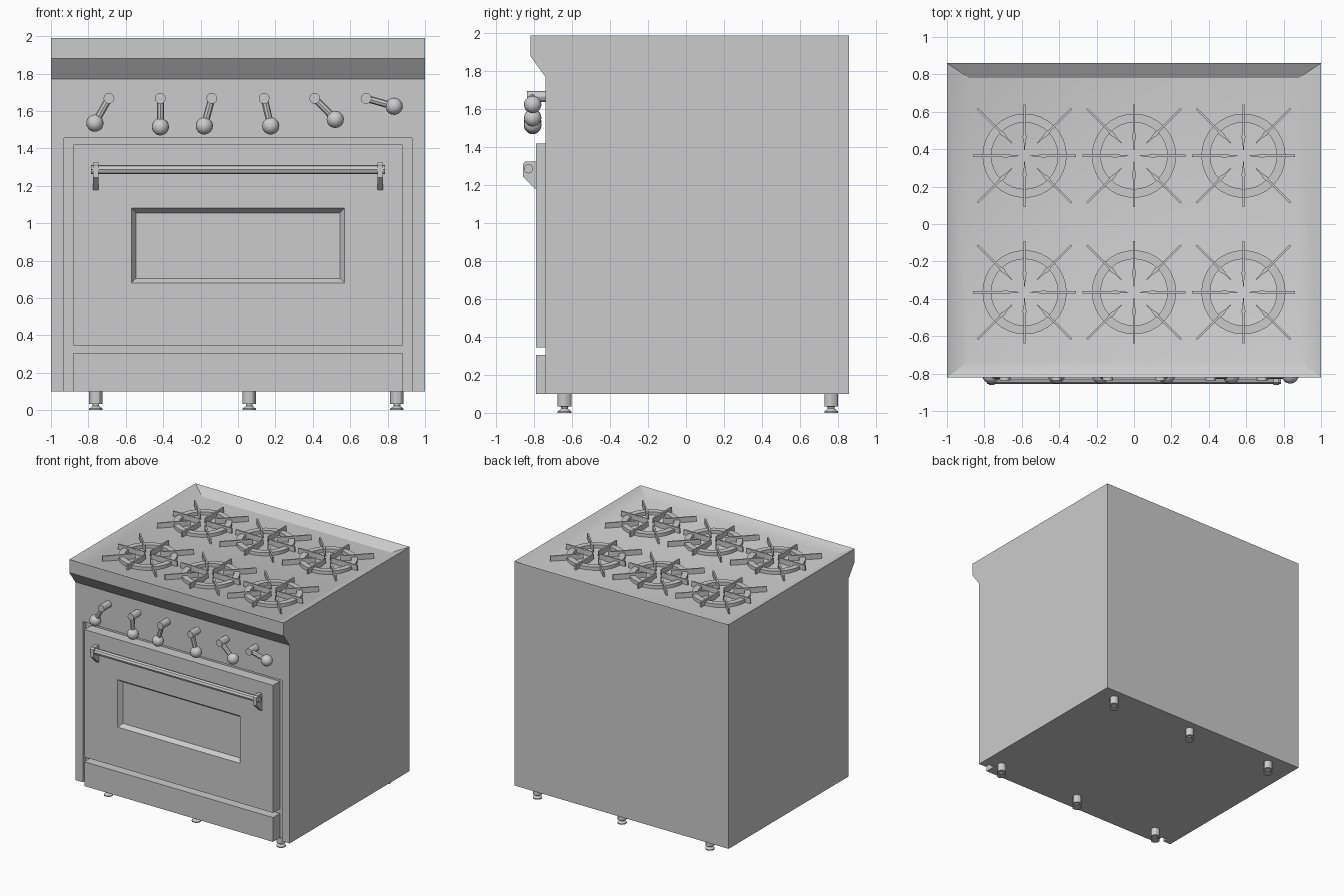
import bpy, bmesh, math
from mathutils import Vector, Matrix

if "Cube" in bpy.data.objects:
    bpy.data.objects.remove(bpy.data.objects["Cube"])


def finish(name, bm, angle=30):
    bmesh.ops.recalc_face_normals(bm, faces=bm.faces)
    me = bpy.data.meshes.new(name)
    bm.to_mesh(me)
    bm.free()
    ob = bpy.data.objects.new(name, me)
    bpy.context.collection.objects.link(ob)
    bpy.ops.object.select_all(action='DESELECT')
    ob.select_set(True)
    bpy.context.view_layer.objects.active = ob
    bpy.ops.object.shade_smooth_by_angle(angle=math.radians(angle))
    return ob


def prism(bm, points, offset):
    """Extrude a planar outline along an offset."""
    face = bm.faces.new([bm.verts.new(p) for p in points])
    res = bmesh.ops.extrude_face_region(bm, geom=[face], use_keep_orig=True)
    verts = [g for g in res['geom'] if isinstance(g, bmesh.types.BMVert)]
    bmesh.ops.translate(bm, verts=verts, vec=Vector(offset))
    bmesh.ops.recalc_face_normals(bm, faces=bm.faces)


def box(bm, x0, x1, y0, y1, z0, z1):
    prism(bm, [(x0, y0, z0), (x1, y0, z0), (x1, y1, z0), (x0, y1, z0)], (0, 0, z1 - z0))


def rod(bm, a, b, r, sides):
    a, b = Vector(a), Vector(b)
    d = b - a
    m = Matrix.Translation((a + b) / 2) @ d.to_track_quat('Z', 'Y').to_matrix().to_4x4()
    bmesh.ops.create_cone(bm, cap_ends=True, segments=sides, radius1=r, radius2=r,
                          depth=d.length, matrix=m)


def lathe(bm, profile, centre, sides, closed=False):
    """Turn an (r, z) profile about a vertical axis."""
    rings = []
    for r, z in profile:
        rings.append([bm.verts.new((centre[0] + r * math.cos(2 * math.pi * i / sides),
                                    centre[1] + r * math.sin(2 * math.pi * i / sides), z))
                      for i in range(sides)])
    pairs = list(zip(rings, rings[1:] + rings[:1])) if closed else list(zip(rings, rings[1:]))
    for lo, hi in pairs:
        for i in range(sides):
            j = (i + 1) % sides
            bm.faces.new((lo[i], lo[j], hi[j], hi[i]))
    if not closed:
        bm.faces.new(rings[0])
        bm.faces.new(rings[-1])


def inset(bm, face):
    bmesh.ops.inset_individual(bm, faces=[face], thickness=0.02)
    return face.verts


# Body: side profile with overhanging front lip, shallow sloped cooktop basin
FLOOR = 1.94
bm = bmesh.new()
prof = [(-0.74, 0.1), (-0.74, 1.77), (-0.82, 1.88), (-0.82, 1.99), (0.86, 1.99), (0.86, 0.1)]
prism(bm, [(-1, y, z) for y, z in prof], (2, 0, 0))
top = max(bm.faces, key=lambda f: f.calc_center_median().z)
for v in inset(bm, top):
    v.co = (math.copysign(0.88, v.co.x), 0.78 if v.co.y > 0 else -0.73, FLOOR)
body = finish("body", bm)

# Recess around the door and drawer
bm = bmesh.new()
box(bm, -0.93, 0.93, -1, -0.70, 0.0, 1.455)
cutter = finish("recess_cutter", bm)
cutter.hide_render = True
mod = body.modifiers.new("recess", 'BOOLEAN')
mod.operation = 'DIFFERENCE'
mod.solver = 'EXACT'
mod.object = cutter
bpy.context.view_layer.objects.active = body
bpy.ops.object.modifier_apply(modifier="recess")
bpy.data.objects.remove(cutter)

# Oven door with bevelled sunken window
bm = bmesh.new()
box(bm, -0.88, 0.88, -0.79, -0.695, 0.345, 1.42)
front = min(bm.faces, key=lambda f: f.calc_center_median().y)
for hx, z0, z1, y in [(0.57, 0.68, 1.08, -0.79), (0.545, 0.705, 1.055, -0.755)]:
    for v in inset(bm, front):
        v.co = (math.copysign(hx, v.co.x), y, z1 if v.co.z > 0.88 else z0)
finish("oven_door", bm)

# Bottom drawer
bm = bmesh.new()
box(bm, -0.88, 0.88, -0.79, -0.695, 0.1, 0.305)
finish("drawer", bm)

# Door handle: bar and two brackets
bm = bmesh.new()
rod(bm, (-0.785, -0.83, 1.287), (0.785, -0.83, 1.287), 0.025, 8)
finish("handle_bar", bm)
bm = bmesh.new()
bracket = [(-0.788, 1.175), (-0.86, 1.245), (-0.86, 1.31), (-0.848, 1.325), (-0.788, 1.325)]
for x in (-0.775, 0.745):
    prism(bm, [(x, y, z) for y, z in bracket], (0.03, 0, 0))
finish("handle_brackets", bm)

# Lever knobs: pivot x, ball x, ball z
knobs = [(-0.69, -0.765, 1.535), (-0.415, -0.415, 1.515), (-0.14, -0.18, 1.52),
         (0.14, 0.175, 1.52), (0.41, 0.52, 1.555), (0.685, 0.835, 1.625)]
for n, (px, bx, bz) in enumerate(knobs):
    bm = bmesh.new()
    rod(bm, (px, -0.735, 1.667), (px, -0.838, 1.667), 0.029, 12)
    rod(bm, (px, -0.812, 1.667), (bx, -0.808, bz), 0.019, 8)
    bmesh.ops.create_uvsphere(bm, u_segments=16, v_segments=10, radius=0.046,
                              matrix=Matrix.Translation((bx, -0.808, bz)))
    finish(f"knob_{n + 1}", bm)

# Burners: flat ring plus eight radial grate blades
blade = [(0.0, 0.002), (0.045, 0.005), (0.07, 0.011), (0.095, 0.006)]
for row, cy in enumerate((-0.365, 0.365)):
    for col, cx in enumerate((-0.585, 0, 0.585)):
        bm = bmesh.new()
        lathe(bm, [(0.178, FLOOR), (0.225, FLOOR), (0.225, 1.968), (0.178, 1.968)],
              (cx, cy), 32, closed=True)
        finish(f"burner_ring_{row}_{col}", bm)
        bm = bmesh.new()
        for k in range(8):
            diag = k % 2
            start, end = (0.095, 0.355) if diag else (0.03, 0.275)
            side = [(start + u, w) for u, w in blade] + [(end, 0.006)]
            outline = side + [(u, -w) for u, w in reversed(side)]
            rot = Matrix.Rotation(k * math.pi / 4, 3, 'Z')
            prism(bm, [rot @ Vector((u, w, 0)) + Vector((cx, cy, 1.943)) for u, w in outline],
                  (0, 0, 0.043))
        finish(f"burner_grate_{row}_{col}", bm)

# Feet
foot = [(0.036, 0), (0.036, 0.008), (0.018, 0.022), (0.018, 0.032), (0.036, 0.034), (0.036, 0.105)]
for i, x in enumerate((-0.76, 0.06, 0.85)):
    for j, y in enumerate((-0.64, 0.765)):
        bm = bmesh.new()
        lathe(bm, foot, (x, y), 12)
        finish(f"foot_{i}_{j}", bm)
